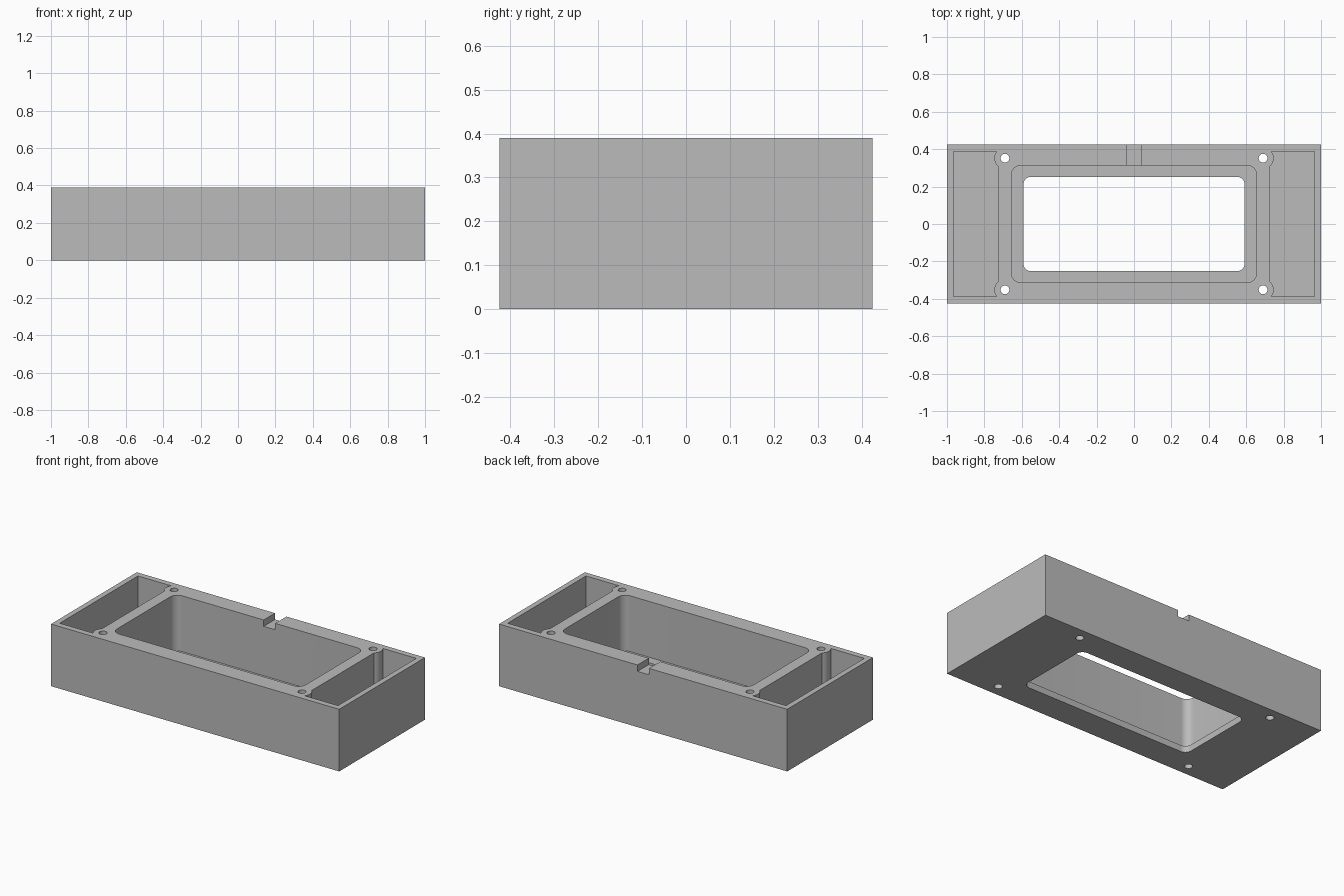
import bpy, bmesh
from math import sin, cos, asin, acos, radians, pi

if "Cube" in bpy.data.objects:
    bpy.data.objects.remove(bpy.data.objects["Cube"], do_unlink=True)

HEIGHT, FLOOR = 0.39, 0.04
HOLE_X, HOLE_Y, BOSS_R = 0.69, 0.352, 0.057

grey = bpy.data.materials.new("plain grey")
grey.use_nodes = True
colour = (0.5, 0.5, 0.5, 1)
grey.diffuse_color = colour
grey.node_tree.nodes["Principled BSDF"].inputs["Base Color"].default_value = colour


def arc(cx, cy, r, a0, a1, n=10):
    return [(cx + r * cos(a0 + (a1 - a0) * i / n),
             cy + r * sin(a0 + (a1 - a0) * i / n)) for i in range(n + 1)]


def rectangle(hx, hy):
    return [(-hx, -hy), (hx, -hy), (hx, hy), (-hx, hy)]


def rounded_rectangle(hx, hy, r):
    points = []
    for k, (sx, sy) in enumerate([(1, 1), (-1, 1), (-1, -1), (1, -1)]):
        points += arc(sx * (hx - r), sy * (hy - r), r, k * pi / 2, (k + 1) * pi / 2)
    return points


def prism(name, outline, z0, z1):
    """Extrude a flat outline straight up."""
    bm = bmesh.new()
    face = bm.faces.new([bm.verts.new((x, y, z0)) for x, y in outline])
    top = bmesh.ops.extrude_face_region(bm, geom=[face])["geom"]
    bmesh.ops.translate(bm, vec=(0, 0, z1 - z0),
                        verts=[v for v in top if isinstance(v, bmesh.types.BMVert)])
    bmesh.ops.recalc_face_normals(bm, faces=bm.faces[:])
    mesh = bpy.data.meshes.new(name)
    bm.to_mesh(mesh)
    bm.free()
    mesh.materials.append(grey)
    obj = bpy.data.objects.new(name, mesh)
    bpy.context.collection.objects.link(obj)
    return obj


# Outer block
body = prism("housing_body", rectangle(1, 0.425), 0, HEIGHT)
bpy.context.view_layer.objects.active = body
body.select_set(True)


def cut(name, outline, z0, z1=HEIGHT + 0.1):
    cutter = prism(name, outline, z0, z1)
    cutter.hide_render = True
    mod = body.modifiers.new(name, 'BOOLEAN')
    mod.operation, mod.solver, mod.object = 'DIFFERENCE', 'EXACT', cutter
    bpy.ops.object.modifier_apply(modifier=mod.name)
    bpy.data.objects.remove(cutter, do_unlink=True)


# Central cavity with a smaller window through the floor
cut("cavity_cutter", rounded_rectangle(0.655, 0.313, 0.05), FLOOR)
cut("window_cutter", rounded_rectangle(0.591, 0.252, 0.04), -0.1, 0.1)

# End pockets, with the screw bosses bulging into their inner corners
POCKET_IN, POCKET_OUT, POCKET_Y = 0.727, 0.966, 0.388
a_wall = asin((POCKET_Y - HOLE_Y) / BOSS_R)
a_web = acos((POCKET_IN - HOLE_X) / BOSS_R)
pocket = ([(POCKET_OUT, -POCKET_Y), (POCKET_OUT, POCKET_Y)]
          + arc(HOLE_X, HOLE_Y, BOSS_R, a_wall, -a_web)
          + arc(HOLE_X, -HOLE_Y, BOSS_R, a_web, -a_wall))
for side in (1, -1):
    cut("pocket_cutter", [(side * x, y) for x, y in pocket], FLOOR)

# Four screw holes right through the block
for sx in (1, -1):
    for sy in (1, -1):
        cut("hole_cutter", arc(sx * HOLE_X, sy * HOLE_Y, 0.0235, 0, 2 * pi, 32)[:-1], -0.1)

# Cable notch in the back rim
cut("notch_cutter", [(-0.041, 0.29), (0.039, 0.29), (0.039, 0.5), (-0.041, 0.5)], HEIGHT - 0.04)

bpy.ops.object.shade_smooth_by_angle(angle=radians(30))
